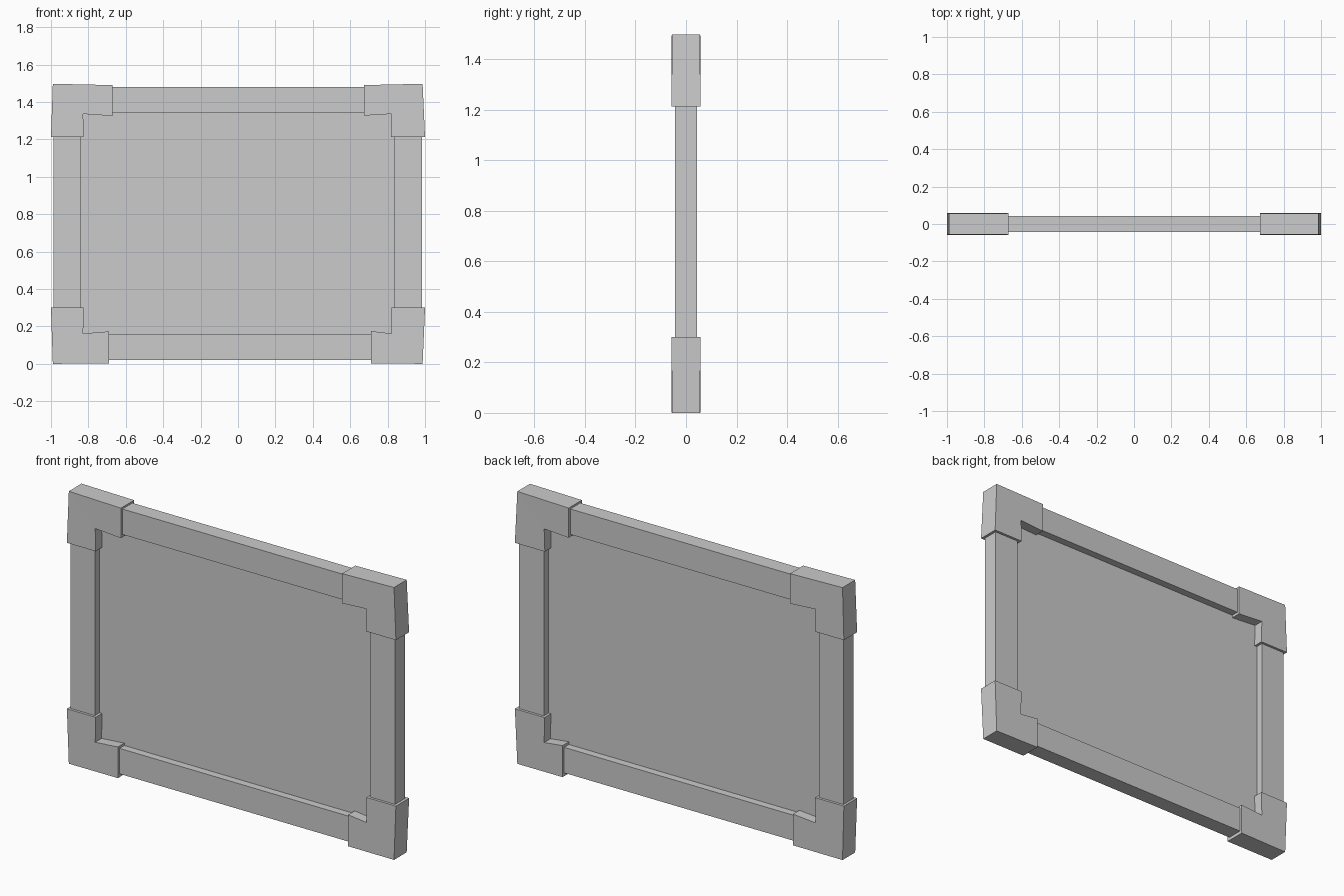
import bpy, bmesh

if "Cube" in bpy.data.objects:
    bpy.data.objects.remove(bpy.data.objects["Cube"])


def finish(name, bm):
    bmesh.ops.recalc_face_normals(bm, faces=bm.faces)
    mesh = bpy.data.meshes.new(name)
    bm.to_mesh(mesh)
    bm.free()
    obj = bpy.data.objects.new(name, mesh)
    bpy.context.collection.objects.link(obj)
    return obj


def box(name, x0, x1, z0, z1, half_depth):
    bm = bmesh.new()
    bmesh.ops.create_cube(bm, size=1)
    bmesh.ops.scale(bm, vec=(x1 - x0, 2 * half_depth, z1 - z0), verts=bm.verts)
    bmesh.ops.translate(bm, vec=((x0 + x1) / 2, 0, (z0 + z1) / 2), verts=bm.verts)
    return finish(name, bm)


def corner(name, outline):
    # L-shaped sleeve: outer corner, two points of the horizontal end,
    # inner corner, two points of the vertical end; slimmer at the outer corner
    bm = bmesh.new()
    depth = [0.055] + [0.0575] * 5
    rings = [[bm.verts.new((x, s * d, z)) for (x, z), d in zip(outline, depth)]
             for s in (-1, 1)]
    for v in rings:
        bm.faces.new((v[0], v[1], v[2], v[3]))
        bm.faces.new((v[0], v[3], v[4], v[5]))
    a, b = rings
    for i in range(6):
        j = (i + 1) % 6
        bm.faces.new((a[i], a[j], b[j], b[i]))
    return finish(name, bm)


# thin backing sheet in the middle of the frame
box("panel", -0.86, 0.86, 0.14, 1.36, 0.002)

# four rails
RAIL = 0.0435
box("top_rail", -0.72, 0.72, 1.34, 1.48, RAIL)
box("bottom_rail", -0.74, 0.76, 0.02, 0.16, RAIL)
box("left_rail", -0.987, -0.84, 0.25, 1.26, RAIL)
box("right_rail", 0.834, 0.985, 0.25, 1.26, RAIL)

# four slightly uneven corner sleeves
corner("top_left_corner", [(-0.99, 1.497), (-0.672, 1.49), (-0.672, 1.325),
                           (-0.828, 1.336), (-0.825, 1.212), (-1.0, 1.212)])
corner("top_right_corner", [(0.987, 1.497), (0.673, 1.49), (0.673, 1.327),
                            (0.822, 1.336), (0.818, 1.212), (1.0, 1.212)])
corner("bottom_left_corner", [(-0.99, 0.0), (-0.69, 0.002), (-0.69, 0.173),
                              (-0.828, 0.162), (-0.825, 0.3), (-1.0, 0.3)])
corner("bottom_right_corner", [(0.987, 0.0), (0.71, 0.002), (0.71, 0.175),
                               (0.822, 0.162), (0.82, 0.3), (1.0, 0.3)])
